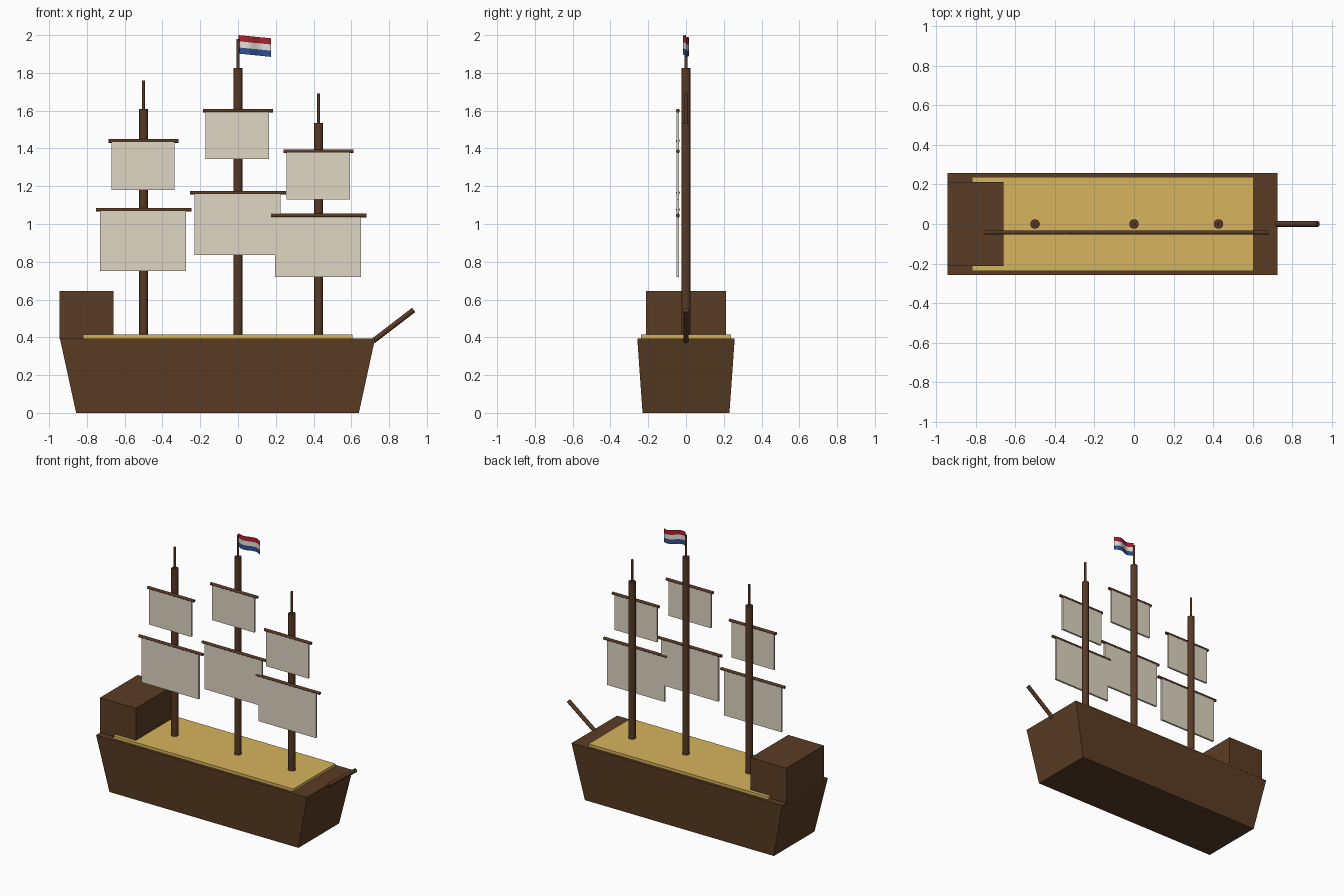
import bpy, bmesh, math
from mathutils import Vector

old = bpy.data.objects.get("Cube")
if old:
    bpy.data.objects.remove(old, do_unlink=True)


def material(name, rgb):
    m = bpy.data.materials.new(name)
    m.use_nodes = True
    m.diffuse_color = (*rgb, 1)
    bsdf = next(n for n in m.node_tree.nodes if n.type == 'BSDF_PRINCIPLED')
    bsdf.inputs["Base Color"].default_value = (*rgb, 1)
    return m


hull_wood = material("hull brown", (0.105, 0.046, 0.018))
spar_wood = material("spar brown", (0.100, 0.041, 0.018))
deck_wood = material("deck yellow", (0.68, 0.46, 0.11))
canvas = material("sail cream", (0.74, 0.68, 0.55))
flag_red = material("flag red", (0.42, 0.015, 0.03))
flag_white = material("flag white", (0.76, 0.74, 0.70))
flag_blue = material("flag blue", (0.03, 0.08, 0.29))


def finish(name, bm, *mats):
    mesh = bpy.data.meshes.new(name)
    bm.to_mesh(mesh)
    bm.free()
    obj = bpy.data.objects.new(name, mesh)
    bpy.context.collection.objects.link(obj)
    for m in mats:
        mesh.materials.append(m)
    return obj


def box(name, x, y, z, mat, flare=(0, 0)):
    """Box from (min, max) ranges; flare widens the top in x and y."""
    bm = bmesh.new()
    bmesh.ops.create_cube(bm, size=1)
    for v in bm.verts:
        side = v.co * 2
        for i, r in enumerate((x, y, z)):
            v.co[i] = r[0] if side[i] < 0 else r[1]
        if side.z > 0:
            v.co.x += side.x * flare[0]
            v.co.y += side.y * flare[1]
    return finish(name, bm, mat)


def rod(name, start, end, radius, sides=20):
    a, b = Vector(start), Vector(end)
    bm = bmesh.new()
    bmesh.ops.create_cone(bm, cap_ends=True, segments=sides, radius1=radius,
                          radius2=radius, depth=(b - a).length)
    bm.transform((b - a).to_track_quat('Z', 'Y').to_matrix().to_4x4())
    bmesh.ops.translate(bm, verts=bm.verts, vec=(a + b) / 2)
    for f in bm.faces:
        f.smooth = len(f.verts) == 4
    return finish(name, bm, spar_wood)


# Hull, deck and stern cabin
box("hull", (-0.857, 0.64), (-0.23, 0.23), (0, 0.395), hull_wood, (0.086, 0.028))
box("deck", (-0.82, 0.605), (-0.238, 0.238), (0.38, 0.415), deck_wood)
box("stern_cabin", (-0.944, -0.66), (-0.213, 0.213), (0.39, 0.645), hull_wood)
rod("bowsprit", (0.715, 0, 0.38), (0.93, 0, 0.545), 0.014)

# Masts: x, mast top, pole top, then (yard height, sail foot) low and high
masts = {
    "mizzen": (-0.5, 1.61, 1.76, (1.075, 0.75), (1.44, 1.18)),
    "main": (0, 1.825, 1.98, (1.165, 0.835), (1.60, 1.345)),
    "fore": (0.427, 1.535, 1.69, (1.045, 0.72), (1.385, 1.13)),
}
SAIL_Y = -0.043
for name, (x, top, tip, low, high) in masts.items():
    rod(name + "_mast", (x, 0, 0.4), (x, 0, top), 0.024)
    rod(name + "_pole", (x, 0, top - 0.01), (x, 0, tip), 0.008)
    for level, (yard, foot), arm, half in (("lower", low, 0.253, 0.227),
                                           ("upper", high, 0.185, 0.168)):
        rod(f"{name}_{level}_yard", (x - arm, SAIL_Y, yard),
            (x + arm, SAIL_Y, yard), 0.01)
        mid = x - 0.003
        box(f"{name}_{level}_sail", (mid - half, mid + half),
            (SAIL_Y - 0.007, SAIL_Y + 0.007), (foot, yard), canvas)

# Waving striped flag
bm = bmesh.new()
bmesh.ops.create_grid(bm, x_segments=16, y_segments=3, size=1)
for f in bm.faces:
    height = f.calc_center_median().y
    f.material_index = 0 if height > 0.3 else 2 if height < -0.3 else 1
    f.smooth = True
for v in bm.verts:
    t = (v.co.x + 1) / 2
    v.co = (0.003 + 0.172 * t, -0.016 * math.sin(t * math.tau),
            1.951 - 0.017 * t + 0.049 * v.co.y)
finish("flag", bm, flag_red, flag_white, flag_blue)
